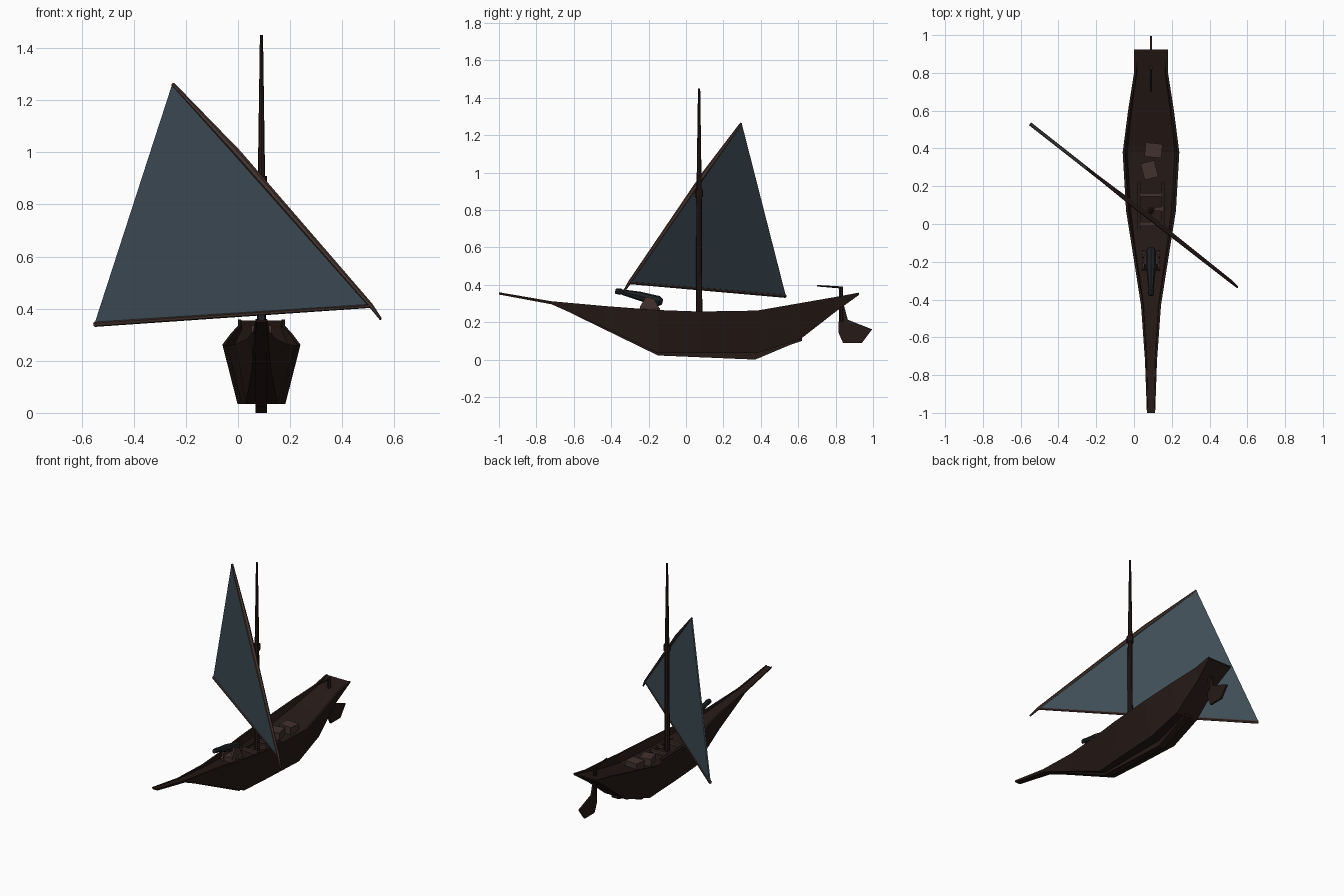
import bpy, bmesh, math
from mathutils import Vector

if "Cube" in bpy.data.objects:
    bpy.data.objects.remove(bpy.data.objects["Cube"])

CX = 0.09  # hull centre line


def mat(name, col):
    m = bpy.data.materials.new(name)
    m.diffuse_color = (*col, 1)
    m.use_nodes = True
    m.node_tree.nodes["Principled BSDF"].inputs["Base Color"].default_value = m.diffuse_color
    return m


DARK = mat("dark_wood", (0.019, 0.010, 0.008))
WOOD = mat("light_wood", (0.055, 0.032, 0.026))
CLOTH = mat("cloth", (0.05, 0.075, 0.095))
IRON = mat("iron", (0.012, 0.016, 0.018))


def finish(name, bm, m):
    bmesh.ops.recalc_face_normals(bm, faces=bm.faces)
    me = bpy.data.meshes.new(name)
    bm.to_mesh(me)
    bm.free()
    ob = bpy.data.objects.new(name, me)
    me.materials.append(m)
    bpy.context.collection.objects.link(ob)
    return ob


def loft(name, rings, m):
    """Join equal-length point rings and cap both ends."""
    bm = bmesh.new()
    vs = [[bm.verts.new(p) for p in r] for r in rings]
    n = len(vs[0])
    for a, b in zip(vs, vs[1:]):
        for i in range(n):
            j = (i + 1) % n
            bm.faces.new((a[i], a[j], b[j], b[i]))
    bm.faces.new(vs[0])
    bm.faces.new(vs[-1])
    return finish(name, bm, m)


def spar(name, pts, radii, m, sides=6):
    """Tapered pole through a few points."""
    pts = [Vector(p) for p in pts]
    d = (pts[-1] - pts[0]).normalized()
    u = d.orthogonal().normalized()
    w = d.cross(u)
    ang = [2 * math.pi * k / sides for k in range(sides)]
    return loft(name, [[p + r * (math.cos(a) * u + math.sin(a) * w) for a in ang]
                       for p, r in zip(pts, radii)], m)


def box(name, loc, size, m, rot=0):
    bm = bmesh.new()
    bmesh.ops.create_cube(bm, size=1)
    bmesh.ops.scale(bm, vec=size, verts=bm.verts)
    ob = finish(name, bm, m)
    ob.location = loc
    ob.rotation_euler.z = rot
    return ob


def plate(name, yz, half, m):
    """Side-view outline given thickness across x."""
    return loft(name, [[(CX + s * half, y, z) for y, z in yz] for s in (-1, 1)], m)


# hull: y, rim half width, rim z, bottom half width, bottom z, deck depth
stations = [
    (-1.00, .022, .360, .018, .348, .003),
    (-0.72, .032, .312, .024, .296, .004),
    (-0.43, .053, .286, .036, .168, .015),
    (-0.15, .097, .265, .060, .035, .035),
    (0.07, .132, .257, .076, .035, .050),
    (0.38, .150, .262, .092, .035, .050),
    (0.61, .120, .302, .078, .108, .035),
    (0.80, .090, .335, .070, .256, .012),
    (0.925, .090, .358, .086, .346, .003),
]
rings = []
for y, hw, zt, hb, zb, dep in stations:
    inner = hw - min(.012, hw * .25)
    deck = inner - (hw - hb) * dep / (zt - zb)
    half = [(hb, zb), (hw, zt), (inner, zt), (deck, zt - dep)]
    rings.append([(CX + x, y, z) for x, z in half]
                 + [(CX - x, y, z) for x, z in reversed(half)])
loft("hull", rings, DARK)

# keel along the bottom
plate("keel", [(-0.72, .30), (-0.15, .022), (0.37, .0), (0.56, .08), (0.62, .10),
               (0.62, .13), (0.37, .05), (-0.15, .05)], .022, DARK)

# mast, yard, boom
spar("mast", [(CX, .07, .10), (CX, .07, .9), (CX, .07, 1.45)], (.018, .014, .006), DARK, 8)
spar("yard", [(.548, -.335, .36), (.51, -.302, .412), (0, .10, .995), (-.25, .295, 1.262)],
     (.005, .009, .014, .007), WOOD)
spar("boom", [(.51, -.302, .411), (-.55, .53, .34)], (.008, .010), WOOD)

# triangular sail, a thin sheet
tri = [Vector(p) for p in [(.51, -.302, .41), (0, .10, .985), (-.25, .295, 1.262), (-.548, .53, .343)]]
off = Vector((.0025, .0032, 0))
loft("sail", [[p - off for p in tri], [p + off for p in tri]], CLOTH)

# rigging collar holding the yard to the mast
spar("yard_collar", [(CX, .07, .87), (CX, .07, .91)], (.021, .021), DARK, 8)

# rudder blade with post and tiller
plate("rudder", [(.822, .385), (.815, .145), (.84, .088), (.94, .088), (.995, .162),
                 (.865, .213), (.842, .30), (.836, .385)], .006, DARK)
spar("rudder_post", [(CX, .829, .20), (CX, .829, .392)], (.012, .012), DARK)
spar("tiller", [(CX, .84, .385), (CX, .70, .395)], (.006, .004), DARK)

# thwarts and side rails around the mast
for i, (x, y, w) in enumerate([(.09, .155, .11), (.13, .08, .045), (.09, .0, .11)]):
    box(f"thwart_{i}", (x, y, .225), (w, .02, .015), WOOD)
for s in (-1, 1):
    box(f"deck_rail_{s}", (CX + s * .062, .08, .215), (.02, .28, .02), DARK)

# cargo on the deck
box("crate_front", (.082, .285, .232), (.075, .09, .05), WOOD, .25)
box("crate_back", (.103, .39, .235), (.09, .075, .05), WOOD, -.1)

# bow gun: carriage cheeks, wheels and barrel
for s in (-1, 1):
    loft(f"gun_cheek_{s}", [[(CX + x, y, z) for y, z in
         [(-.245, .23), (-.245, .285), (-.215, .335), (-.17, .325), (-.14, .27), (-.14, .23)]]
         for x in (s * .026, s * .038)], WOOD)
    for y in (-.225, -.16):
        spar(f"gun_wheel_{s}_{y}", [(CX + s * .038, y, .255), (CX + s * .048, y, .255)],
             (.02, .02), WOOD, 8)
box("gun_bed", (CX, -.19, .26), (.06, .10, .03), WOOD)
spar("gun_barrel", [(CX, -.125, .308), (CX, -.145, .312), (CX, -.25, .34), (CX, -.345, .362),
                    (CX, -.35, .363), (CX, -.378, .367)],
     (.014, .028, .024, .014, .017, .014), IRON, 8)
